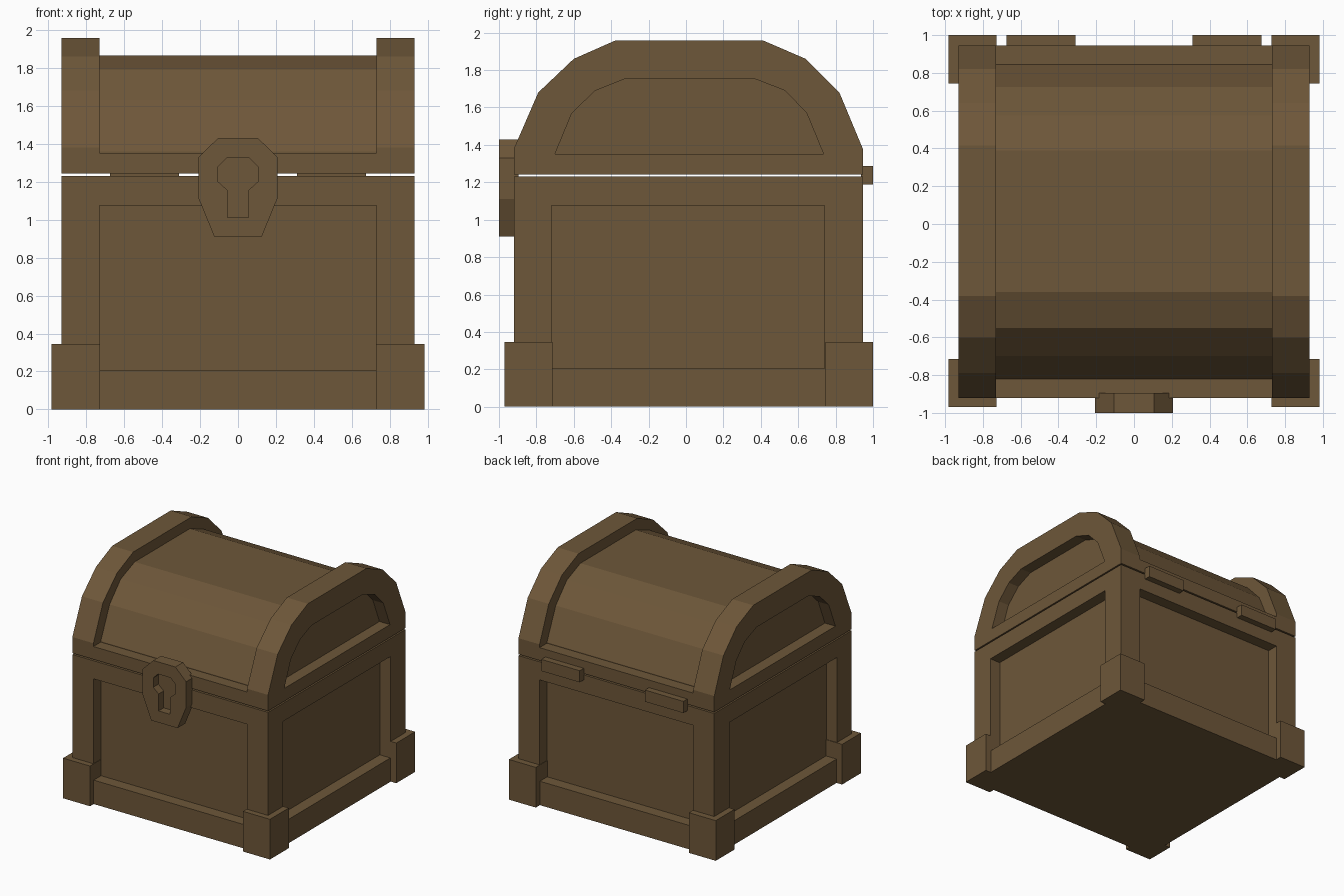
import bpy, bmesh
from mathutils import Matrix

cube = bpy.data.objects.get("Cube")
if cube:
    bpy.data.objects.remove(cube, do_unlink=True)

# The single flat colour
wood = bpy.data.materials.new("brown wood")
wood.use_nodes = True
BROWN = (0.155, 0.095, 0.041, 1)
wood.diffuse_color = BROWN
wood.node_tree.nodes["Principled BSDF"].inputs["Base Color"].default_value = BROWN

# Local plane to world: end profiles (y, z) run along x, front profiles (x, z) run along y
END = Matrix(((0, 0, 1, 0), (1, 0, 0, 0), (0, 1, 0, 0), (0, 0, 0, 1)))
FRONT = Matrix(((1, 0, 0, 0), (0, 0, -1, 0), (0, 1, 0, 0), (0, 0, 0, 1)))


def finish(name, bm):
    bmesh.ops.recalc_face_normals(bm, faces=bm.faces)
    mesh = bpy.data.meshes.new(name)
    bm.to_mesh(mesh)
    bm.free()
    mesh.materials.clear()
    mesh.materials.append(wood)
    obj = bpy.data.objects.new(name, mesh)
    bpy.context.collection.objects.link(obj)
    return obj


def box(name, x, y, z):
    bm = bmesh.new()
    bmesh.ops.create_cube(bm, size=1)
    for v in bm.verts:
        v.co = [(a + b) / 2 + c * (b - a) for (a, b), c in zip((x, y, z), v.co)]
    return finish(name, bm)


def plate(name, loops, matrix, start, end):
    """Extrude closed outlines; a second outline is a hole."""
    curve = bpy.data.curves.new(name, "CURVE")
    curve.dimensions = "2D"
    curve.fill_mode = "BOTH"
    curve.extrude = abs(end - start) / 2
    for loop in loops:
        spline = curve.splines.new("POLY")
        spline.points.add(len(loop) - 1)
        for point, (u, v) in zip(spline.points, loop):
            point.co = (u, v, 0, 1)
        spline.use_cyclic_u = True
    helper = bpy.data.objects.new(name + " outline", curve)
    bpy.context.collection.objects.link(helper)
    graph = bpy.context.evaluated_depsgraph_get()
    mesh = bpy.data.meshes.new_from_object(helper.evaluated_get(graph))
    bm = bmesh.new()
    bm.from_mesh(mesh)
    bpy.data.objects.remove(helper)
    bpy.data.meshes.remove(mesh)
    bmesh.ops.remove_doubles(bm, verts=bm.verts, dist=0.0005)
    axis = matrix.col[2].to_3d()
    middle = (start + end) / 2
    bm.transform(matrix)
    bmesh.ops.translate(bm, verts=bm.verts, vec=[abs(c) * middle for c in axis])
    for f in bm.faces:
        f.smooth = False
    return finish(name, bm)


def mirror_x(points):
    return points + [(-x, z) for x, z in reversed(points)]


SIDES = (("left", 1), ("right", -1))
W, INNER, RECESS = 0.93, 0.73, 0.10
FRONT_Y, BACK_Y = -0.92, 0.945
FRONT_IN, BACK_IN = -0.72, 0.74
BODY_TOP, LID_BOTTOM, LEDGE = 1.23, 1.242, 1.352


def span(s, a, b):
    return tuple(sorted((s * a, s * b)))


# Body: recessed panels, with rails above and below
box("body_panels", (RECESS - W, W - RECESS),
    (FRONT_Y + RECESS, BACK_Y - RECESS), (0, BODY_TOP))
for label, z in (("bottom", (0, 0.205)), ("top", (1.075, BODY_TOP))):
    box(f"{label}_rail_front", (-INNER, INNER), (FRONT_Y, FRONT_Y + RECESS), z)
    box(f"{label}_rail_back", (-INNER, INNER), (BACK_Y - RECESS, BACK_Y), z)
    for side, s in SIDES:
        box(f"{label}_rail_{side}", span(s, W - RECESS, W), (FRONT_IN, BACK_IN), z)

# Corner posts and their feet
for side, s in SIDES:
    for end, post, foot in (("front", (FRONT_Y, FRONT_IN), (-0.97, -0.715)),
                            ("back", (BACK_IN, BACK_Y), (0.745, 1.0))):
        box(f"{end}_{side}_post", span(s, INNER, W), post, (0, BODY_TOP))
        box(f"{end}_{side}_foot", span(s, 0.727, 0.983), foot, (0, 0.345))

# Lid: base frame, faceted barrel and raised end arches
box("lid_base", (-INNER, INNER), (FRONT_Y, BACK_Y), (LID_BOTTOM, LEDGE))
barrel = [(-0.82, LID_BOTTOM), (-0.82, 1.36), (-0.70, 1.63), (-0.55, 1.79), (-0.36, 1.865),
          (0.39, 1.865), (0.575, 1.79), (0.725, 1.63), (0.845, 1.36), (0.845, LID_BOTTOM)]
plate("lid_barrel", [barrel], END, RECESS - W, W - RECESS)

arch = [(FRONT_Y, LID_BOTTOM), (FRONT_Y, 1.38), (-0.79, 1.68), (-0.60, 1.86), (-0.38, 1.957),
        (0.415, 1.957), (0.64, 1.86), (0.82, 1.68), (BACK_Y, 1.38), (BACK_Y, LID_BOTTOM)]
opening = [(-0.70, LEDGE), (-0.61, 1.57), (-0.485, 1.69), (-0.33, 1.752),
           (0.37, 1.752), (0.53, 1.69), (0.645, 1.57), (0.735, LEDGE)]
for side, s in SIDES:
    plate(f"lid_arch_{side}", [arch, opening], END, s * INNER, s * W)

# Hinge plates at the back
for side, s in SIDES:
    box(f"hinge_{side}", span(s, 0.31, 0.675), (BACK_Y - 0.01, 1.0), (1.187, 1.287))

# Lock plate with a sunken keyhole
lock = mirror_x([(0.105, 1.43), (0.207, 1.33), (0.207, 1.11), (0.125, 0.91)])
keyhole = mirror_x([(0.06, 1.325), (0.105, 1.28), (0.105, 1.20), (0.055, 1.155), (0.055, 1.01)])
plate("lock_plate", [lock, keyhole], FRONT, -1.0, -0.93)
plate("lock_back", [lock], FRONT, -0.93, -0.895)
